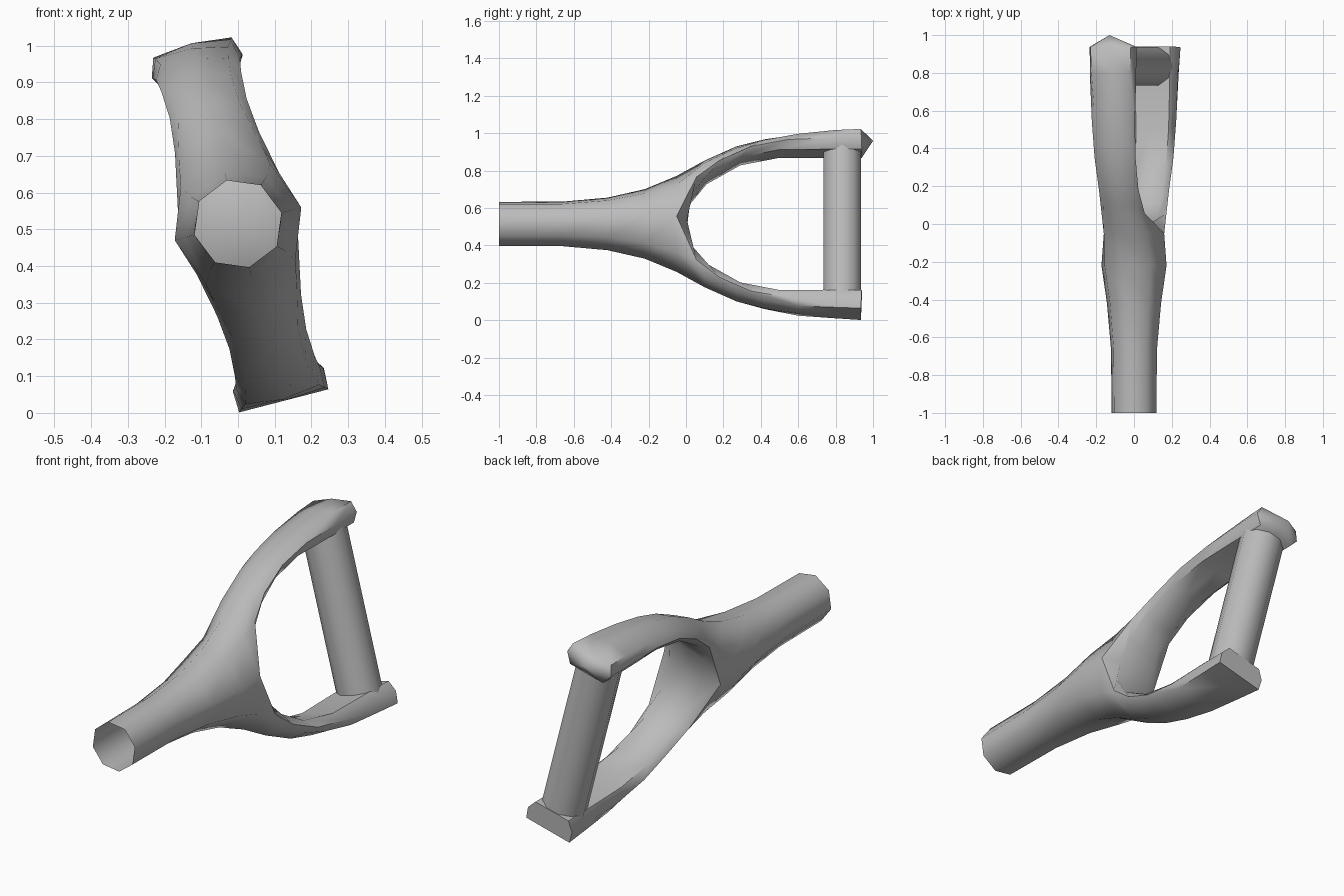
import bpy, bmesh, math
from mathutils import Vector

if "Cube" in bpy.data.objects:
    bpy.data.objects.remove(bpy.data.objects["Cube"])

TILT = math.radians(14.5)
CZ = 0.515
C, S = math.cos(TILT), math.sin(TILT)

grey = bpy.data.materials.new("plain grey")
grey.diffuse_color = (0.5, 0.5, 0.5, 1)
grey.use_nodes = True
grey.node_tree.nodes["Principled BSDF"].inputs["Base Color"].default_value = grey.diffuse_color


def place(w, y, v):
    """Tilted grip frame (width, along, height) to world."""
    return Vector((C * w - S * v, y, CZ + C * v + S * w))


def finish(bm, name, angle):
    bmesh.ops.recalc_face_normals(bm, faces=bm.faces)
    me = bpy.data.meshes.new(name)
    bm.to_mesh(me)
    bm.free()
    ob = bpy.data.objects.new(name, me)
    me.materials.append(grey)
    bpy.context.collection.objects.link(ob)
    bpy.ops.object.select_all(action='DESELECT')
    ob.select_set(True)
    bpy.context.view_layer.objects.active = ob
    bpy.ops.object.shade_smooth_by_angle(angle=math.radians(angle))
    return ob


def bridge(bm, a, b):
    n = len(a)
    for i in range(n):
        j = (i + 1) % n
        quad = []
        for vert in (a[i], a[j], b[j], b[i]):
            if vert not in quad:
                quad.append(vert)
        if len(quad) > 2:
            bm.faces.new(quad)


# Socket and forked arms in one skin, the shaft end left open
bm = bmesh.new()
# y, half width, half height
socket = [(-1, .122, .122), (-.66, .126, .123), (-.42, .148, .145),
          (-.22, .178, .192), (-.05, .165, .265)]
rings = []
for y, hw, hv in socket:
    ring = []
    for k in range(8):
        a = k * math.pi / 4
        ring.append(bm.verts.new(place(hw * math.cos(a), y, hv * math.sin(a))))
    rings.append(ring)
for a, b in zip(rings, rings[1:]):
    bridge(bm, a, b)
hub = rings[-1]
crotch = [bm.verts.new(place(w, 0.005, 0)) for w in (-.09, 0, .09)]

# outer y, outer v, inner y, inner v, half width
arm = [(.10, .35, .02, .13, .118), (.27, .428, .11, .24, .108),
       (.42, .467, .29, .345, .112), (.60, .494, .50, .388, .118),
       (.80, .508, .74, .388, .126), (.935, .508, .94, .39, .128)]
for sgn in (1, -1):
    prev = [hub[(sgn * k) % 8] for k in range(5)] + crotch
    for i, (yo, vo, yi, vi, h) in enumerate(arm):
        if sgn < 0:
            vo = min(vo, .498)
        t = i / (len(arm) - 1)
        # the lower arm grows squarer towards its end
        dw = .74 + (.24 * t if sgn < 0 else .12 * t)
        drop = .035 * (1 - t) + (.012 * t if sgn > 0 else 0)
        ym, vm = yi + (yo - yi) * .45, vi + (vo - vi) * .45
        pts = [(h, ym, vm), (h * dw, yo, vo - drop), (0, yo, vo),
               (-h * dw, yo, vo - drop), (-h, ym, vm),
               (-h * .75, yi, vi), (0, yi, vi), (h * .75, yi, vi)]
        ring = [bm.verts.new(place(w, y, v * sgn)) for w, y, v in pts]
        bridge(bm, prev, ring)
        prev = ring
    if sgn > 0:
        # upper arm closes in a blunt point
        tip = bm.verts.new(place(-.015, 1.0, .462))
        for k in range(8):
            bm.faces.new((prev[k], prev[(k + 1) % 8], tip))
    else:
        bm.faces.new(prev)
finish(bm, "socket_and_arms", 55)

# Cross grip between the arm ends
bm = bmesh.new()
ends = []
for v in (-.44, .44):
    ends.append([bm.verts.new(place(.108 * math.cos(k * math.pi / 5),
                                    .835 + .106 * math.sin(k * math.pi / 5), v))
                 for k in range(10)])
bridge(bm, ends[0], ends[1])
for e in ends:
    bm.faces.new(e)
finish(bm, "cross_grip", 50)
